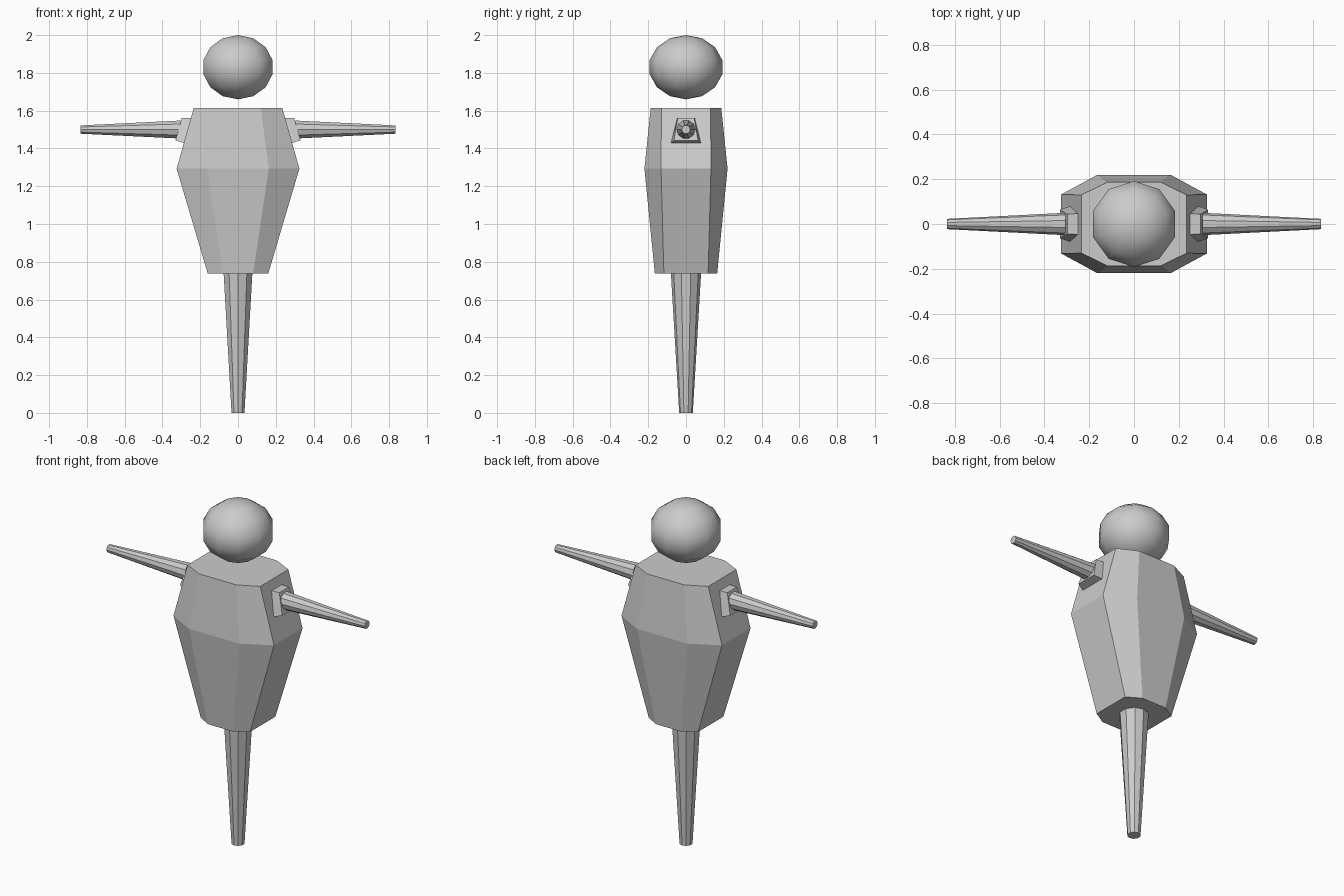
import bpy, bmesh
from math import sin, cos, pi
from mathutils import Vector

if "Cube" in bpy.data.objects:
    bpy.data.objects.remove(bpy.data.objects["Cube"])


def loft(name, rings, smooth=False):
    """Skin a stack of equal-length point rings and cap both ends."""
    bm = bmesh.new()
    loops = [[bm.verts.new(Vector(p)) for p in ring] for ring in rings]
    for a, b in zip(loops, loops[1:]):
        for i in range(len(a)):
            j = (i + 1) % len(a)
            bm.faces.new((a[i], a[j], b[j], b[i]))
    bm.faces.new(loops[0][::-1])
    bm.faces.new(loops[-1])
    if smooth:
        bmesh.ops.remove_doubles(bm, verts=bm.verts, dist=0.0005)
    bmesh.ops.recalc_face_normals(bm, faces=bm.faces)
    for f in bm.faces:
        f.smooth = smooth
    mesh = bpy.data.meshes.new(name)
    bm.to_mesh(mesh)
    bm.free()
    obj = bpy.data.objects.new(name, mesh)
    bpy.context.collection.objects.link(obj)
    return obj


def circle(r, n=10):
    """Ring of n points with a corner on the +y axis."""
    return [(r * sin(2 * pi * i / n), r * cos(2 * pi * i / n)) for i in range(n)]


def octagon(x_in, y_out, x_out, y_in, z):
    """Elongated octagon with flat front and flat sides."""
    quarter = [(x_out, y_in), (x_in, y_out)]
    half = quarter + [(-x, y) for x, y in reversed(quarter)]
    return [(x, y, z) for x, y in half + [(-x, -y) for x, y in half]]


# Torso: faceted, widest at chest height
loft("torso", [octagon(0.08, 0.165, 0.16, 0.117, 0.737),
               octagon(0.163, 0.22, 0.325, 0.132, 1.293),
               octagon(0.12, 0.187, 0.235, 0.13, 1.613)])

# Head: low-poly ball, smooth shaded
RINGS = 7
ball = []
for k in range(RINGS + 1):
    a = pi * k / RINGS
    r = max(sin(a), 0.00001)
    ball.append([(x * r, y * r, 1.83 - 0.17 * cos(a)) for x, y in circle(0.197)])
loft("head", ball, smooth=True)

# Single tapered leg post
loft("leg", [[(x, y, z) for x, y in circle(r)]
             for r, z in ((0.036, 0.0), (0.08, 0.74))])

for side, s in (("left", -1), ("right", 1)):
    # Shoulder block: wedge seated on the sloping torso side
    def plate(x_top, y_top, z_top, x_bot, y_bot, z_bot):
        return [(s * x_top, -y_top, z_top), (s * x_top, y_top, z_top),
                (s * x_bot, y_bot, z_bot), (s * x_bot, -y_bot, z_bot)]
    loft(side + "_shoulder", [plate(0.245, 0.047, 1.56, 0.284, 0.08, 1.428),
                              plate(0.298, 0.044, 1.56, 0.331, 0.064, 1.443)])
    # Tapered arm
    loft(side + "_arm", [[(s * x, a, 1.5 + b) for b, a in circle(r)]
                         for r, x in ((0.05, 0.305), (0.023, 0.835))])
